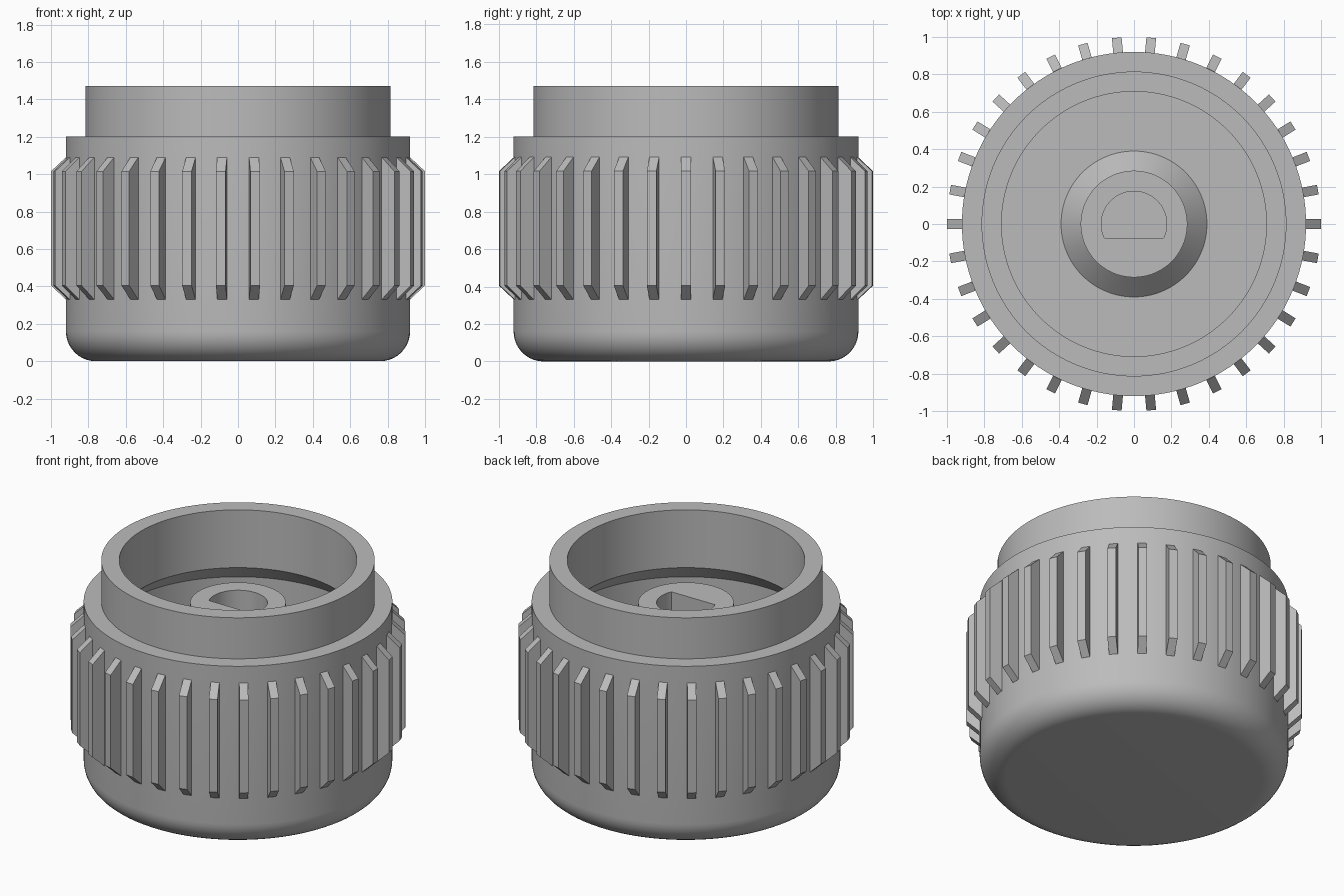
import bpy, bmesh
from math import sin, cos, pi, radians

cube = bpy.data.objects.get("Cube")
if cube:
    bpy.data.objects.remove(cube)

SEGMENTS = 128
RIBS = 34

grey = bpy.data.materials.new("plain grey")
grey.use_nodes = True
grey.diffuse_color = (0.5, 0.5, 0.5, 1)
grey.node_tree.nodes["Principled BSDF"].inputs["Base Color"].default_value = (0.5, 0.5, 0.5, 1)


def finish(bm, name):
    bmesh.ops.recalc_face_normals(bm, faces=bm.faces)
    mesh = bpy.data.meshes.new(name)
    bm.to_mesh(mesh)
    bm.free()
    mesh.materials.append(grey)
    obj = bpy.data.objects.new(name, mesh)
    bpy.context.collection.objects.link(obj)
    bpy.ops.object.select_all(action="DESELECT")
    obj.select_set(True)
    bpy.context.view_layer.objects.active = obj
    bpy.ops.object.shade_smooth_by_angle(angle=radians(30))
    return obj


# Knob body: fillet, shoulder, hollow neck, cavity and central boss
fillet = 0.16
profile = [(0.92 - fillet + fillet * sin(a), fillet - fillet * cos(a))
           for a in (pi / 2 * i / 10 for i in range(11))]
profile += [(0.92, 1.2), (0.815, 1.2), (0.815, 1.47), (0.708, 1.47),
            (0.708, 1.09), (0.815, 0.98), (0.815, 0.12),
            (0.39, 0.12), (0.285, 0.225), (0.285, 1.19)]
# D-shaped shaft hole: a circle cut off by a flat
shaft_hole = [(0.175, 1.19), (0.175, 0.12)]
flat_y = -0.075

bm = bmesh.new()
rings = []
for r, z in profile + shaft_hole:
    low = flat_y if (r, z) in shaft_hole else -r
    rings.append([bm.verts.new((r * cos(a), max(r * sin(a), low), z))
                  for a in (2 * pi * i / SEGMENTS for i in range(SEGMENTS))])
for lower, upper in zip(rings, rings[1:]):
    for i in range(SEGMENTS):
        j = (i + 1) % SEGMENTS
        bm.faces.new((lower[i], lower[j], upper[j], upper[i]))
bm.faces.new(rings[0])
bm.faces.new(rings[-1])
finish(bm, "knob_body")

# Grip ribs: one bevelled-end bar repeated around the body
rib_profile = [(0.9, 0.33), (0.92, 0.33), (1.0, 0.405),
               (1.0, 1.015), (0.92, 1.09), (0.9, 1.09)]
half = 0.026
bm = bmesh.new()
for k in range(RIBS):
    c, s = cos(2 * pi * k / RIBS), sin(2 * pi * k / RIBS)
    sides = [[bm.verts.new((r * c - t * s, r * s + t * c, z)) for r, z in rib_profile]
             for t in (-half, half)]
    n = len(rib_profile)
    for side in sides:
        bm.faces.new(side)
    for i in range(n):
        j = (i + 1) % n
        bm.faces.new((sides[0][i], sides[0][j], sides[1][j], sides[1][i]))
finish(bm, "grip_ribs")
